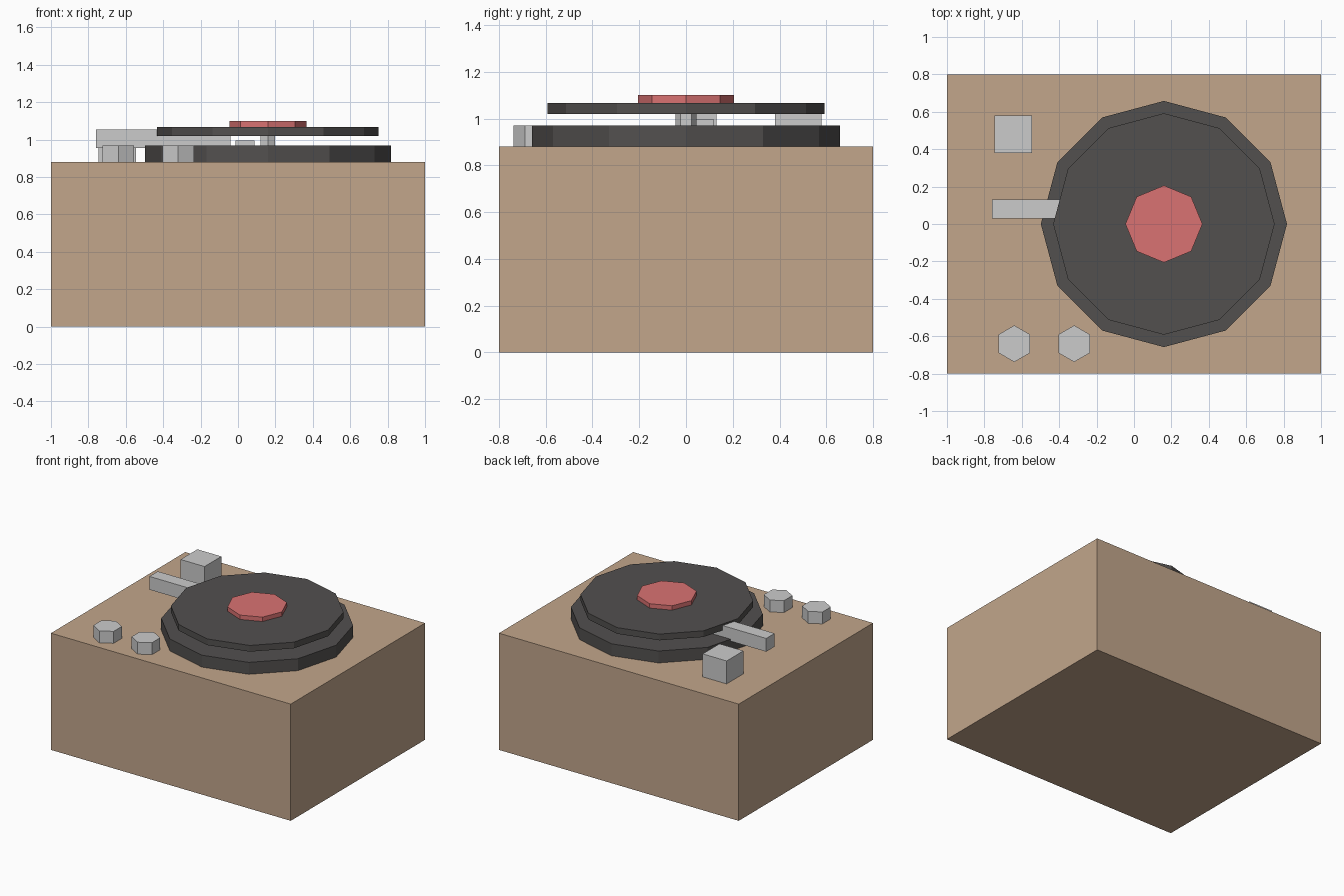
import bpy
from math import pi

if "Cube" in bpy.data.objects:
    bpy.data.objects.remove(bpy.data.objects["Cube"])


def material(name, color):
    m = bpy.data.materials.new(name)
    m.diffuse_color = (*color, 1)
    m.use_nodes = True
    m.node_tree.nodes["Principled BSDF"].inputs["Base Color"].default_value = m.diffuse_color
    return m


wood = material("wood", (0.54, 0.38, 0.26))
black = material("black", (0.085, 0.08, 0.078))
red = material("red", (0.7, 0.17, 0.17))


def finish(name, mat):
    ob = bpy.context.object
    ob.name = name
    if mat:
        ob.data.materials.append(mat)
    return ob


def box(name, x, y, z, mat=None):
    """Box from (min, max) ranges on each axis."""
    r = (x, y, z)
    bpy.ops.mesh.primitive_cube_add(size=1, location=[(a + b) / 2 for a, b in r])
    ob = finish(name, mat)
    ob.scale = [b - a for a, b in r]
    bpy.ops.object.transform_apply(location=False, rotation=False, scale=True)
    return ob


def disc(name, x, y, radius, z0, z1, sides, mat=None):
    """Low-poly upright cylinder with a corner pointing along y."""
    bpy.ops.mesh.primitive_cylinder_add(
        vertices=sides, radius=radius, depth=z1 - z0, location=(x, y, (z0 + z1) / 2))
    return finish(name, mat)


# Cabinet
box("cabinet", (-1, 1), (-0.8, 0.8), (0, 0.88), wood)

# Platter, spindle, record and its label
disc("platter", 0.16, 0, 0.658, 0.88, 0.97, 12, black)
disc("spindle", 0.16, 0, 0.045, 0.97, 1.02, 6)
disc("record", 0.16, 0, 0.592, 1.02, 1.067, 12, black)
disc("record_label", 0.16, 0, 0.206, 1.067, 1.10, 8, red)

# Tonearm with its stand block and needle head
box("tonearm_base", (-0.745, -0.545), (0.38, 0.58), (0.88, 1.053))
box("tonearm", (-0.76, -0.04), (0.03, 0.13), (0.955, 1.055))
box("needle_head", (-0.013, 0.087), (0.03, 0.12), (0.93, 0.995))

# Control knobs
for i, x in enumerate((-0.64, -0.32)):
    disc(f"knob_{i + 1}", x, -0.64, 0.098, 0.88, 0.97, 6)
